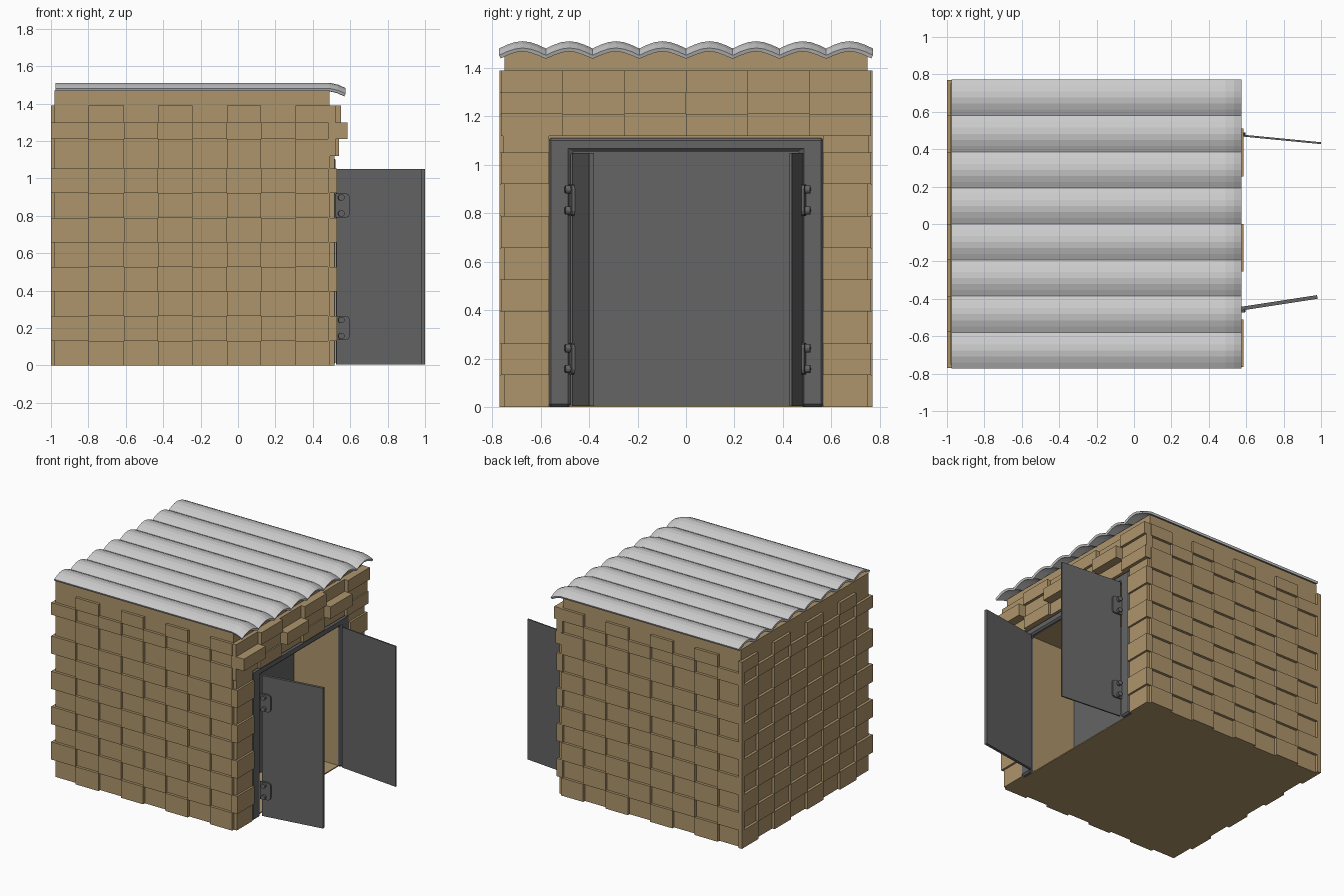
import bpy, bmesh, math
from mathutils import Matrix, Vector

if "Cube" in bpy.data.objects:
    bpy.data.objects.remove(bpy.data.objects["Cube"])


def material(name, rgb):
    m = bpy.data.materials.new(name)
    m.diffuse_color = (*rgb, 1)
    m.use_nodes = True
    m.node_tree.nodes["Principled BSDF"].inputs["Base Color"].default_value = m.diffuse_color
    return m


TAN = material("tan_brick", (0.42, 0.30, 0.15))
DARK = material("dark_metal", (0.13, 0.13, 0.13))


def finish(name, bm, mat=None):
    bmesh.ops.recalc_face_normals(bm, faces=bm.faces[:])
    me = bpy.data.meshes.new(name)
    bm.to_mesh(me)
    bm.free()
    ob = bpy.data.objects.new(name, me)
    bpy.context.collection.objects.link(ob)
    if mat:
        me.materials.append(mat)
    return ob


def add_box(bm, x0, x1, y0, y1, z0, z1):
    size = Vector((x1 - x0, y1 - y0, z1 - z0))
    mid = Vector((x0 + x1, y0 + y1, z0 + z1)) / 2
    bmesh.ops.create_cube(bm, size=1, matrix=Matrix.Translation(mid) @ Matrix.Diagonal((*size, 1)))


def boxes(name, items, mat):
    bm = bmesh.new()
    for b in items:
        add_box(bm, *b)
    return finish(name, bm, mat)


def bevel(ob, width, segments=1):
    m = ob.modifiers.new("bevel", 'BEVEL')
    m.width, m.segments = width, segments


# Solid core with a shallow doorway recess
bm = bmesh.new()
outline = [(-0.75, 0), (-0.75, 1.47), (0.75, 1.47), (0.75, 0), (0.48, 0),
           (0.48, 1.06), (-0.48, 1.06), (-0.48, 0)]
face = bm.faces.new([bm.verts.new((0.12, y, z)) for y, z in outline])
ext = bmesh.ops.extrude_face_region(bm, geom=[face])
bmesh.ops.translate(bm, verts=[v for v in ext["geom"] if isinstance(v, bmesh.types.BMVert)],
                    vec=(0.37, 0, 0))
finish("front_wall", bm, TAN)
boxes("rear_core", [(-0.98, 0.12, -0.75, 0.75, 0, 1.47)], TAN)
boxes("recess_floor", [(0.12, 0.49, -0.48, 0.48, 0, 0.008)], TAN)
boxes("recess_back_panel", [(0.12, 0.125, -0.48, 0.48, 0.008, 1.06)], DARK)

# Checkered raised bricks on both sides and the back
rows = [i * 0.1315 for i in range(9)] + [1.21, 1.30, 1.39]
xs = [-1.0, -0.8] + [-0.61 + i * 0.1835 for i in range(7)]
ys = [-0.77 + i * 0.1925 for i in range(9)]
side_a, side_b, back = [], [], []
for r, (z0, z1) in enumerate(zip(rows, rows[1:])):
    for i in range(8):
        if (i + r) % 2:
            side_a.append((xs[i], xs[i + 1], -0.77, -0.74, z0, z1))
            side_b.append((xs[i], xs[i + 1], 0.74, 0.77, z0, z1))
            back.append((-1.0, -0.97, ys[i], ys[i + 1], z0, z1))
boxes("front_side_bricks", side_a, TAN)
boxes("rear_side_bricks", side_b, TAN)
boxes("back_bricks", back, TAN)

# Bricks beside the doorway
jamb = []
for r in range(8):
    x1 = 0.53 if r % 2 else 0.515
    outer = 0.765 if r % 2 else 0.75
    for s in (-1, 1):
        y0, y1 = sorted((s * 0.565, s * outer))
        jamb.append((0.48, x1, y0, y1, rows[r], rows[r + 1]))
jamb += [(0.48, 0.515, y0, y0 + 0.19, rows[8], 1.12) for y0 in (-0.755, 0.565)]
boxes("jamb_bricks", jamb, TAN)

# Stepped courses above the doorway
lintel = []
for k, (z0, z1, deep, shallow) in enumerate([(1.12, 1.21, 0.54, 0.52), (1.21, 1.30, 0.585, 0.53),
                                             (1.30, 1.39, 0.55, 0.52)]):
    for i in range(6):
        y0 = -0.765 + i * 0.255
        lintel.append((0.48, deep if (i + k) % 2 else shallow, y0, y0 + 0.255, z0, z1))
boxes("lintel_bricks", lintel, TAN)

# Door frame: one arch-shaped loop with bevelled edges
bm = bmesh.new()
loop = [(-0.57, 0), (-0.57, 1.112), (0.57, 1.112), (0.57, 0),
        (0.475, 0), (0.475, 1.055), (-0.475, 1.055), (-0.475, 0)]
face = bm.faces.new([bm.verts.new((0.48, y, z)) for y, z in loop])
ext = bmesh.ops.extrude_face_region(bm, geom=[face])
bmesh.ops.translate(bm, verts=[v for v in ext["geom"] if isinstance(v, bmesh.types.BMVert)],
                    vec=(0.04, 0, 0))
bevel(finish("door_frame", bm, DARK), 0.012)


# Open door leaves, each with two bolted hinges on its outer face
def door(name, side, hinge, tip, thick):
    d = Vector(tip) - Vector(hinge)
    place = Matrix.Translation((*hinge, 0)) @ Matrix.Rotation(math.atan2(d.y, d.x), 4, 'Z')
    leaf = boxes(name + "_leaf", [(0, d.length, -thick / 2, thick / 2, 0.005, 1.05)], DARK)
    leaf.matrix_world = place
    for n, zc in enumerate((0.20, 0.855)):
        bm = bmesh.new()
        o = side * thick / 2
        y0, y1 = sorted((o, o + side * 0.012))
        add_box(bm, -0.01, 0.07, y0, y1, zc - 0.065, zc + 0.065)
        edges = [e for e in bm.edges
                 if all(v.co.x > 0.06 for v in e.verts)
                 and abs(e.verts[0].co.y - e.verts[1].co.y) > 0.005]
        bmesh.ops.bevel(bm, geom=edges, offset=0.02, segments=2, profile=0.5, affect='EDGES')
        for dz in (-0.043, 0.043):
            m = Matrix.Translation((0.022, o + side * 0.018, zc + dz)) @ Matrix.Rotation(math.pi / 2, 4, 'X')
            bmesh.ops.create_cone(bm, cap_ends=True, segments=12, radius1=0.017, radius2=0.017,
                                  depth=0.03, matrix=m)
        finish(f"{name}_hinge_{n + 1}", bm, DARK).matrix_world = place


door("near_door", -1, (0.525, -0.46), (0.98, -0.39), 0.02)
door("far_door", 1, (0.525, 0.478), (1.0, 0.432), 0.01)

# Corrugated roof sheet with a drooping front edge
bm = bmesh.new()
stations = [(-0.975, 0), (0.49, 0), (0.535, -0.01), (0.575, -0.028)]
waves, seg = 8, 6
grid = []
for x, drop in stations:
    row = []
    for j in range(waves * seg + 1):
        y = -0.772 + 1.544 * j / (waves * seg)
        z = 1.481 + drop + 0.03 * math.sin(math.pi * (j % seg) / seg)
        row.append(bm.verts.new((x, y, z)))
    grid.append(row)
for a, b in zip(grid, grid[1:]):
    for j in range(waves * seg):
        bm.faces.new((a[j], b[j], b[j + 1], a[j + 1]))
roof = finish("corrugated_roof", bm)
m = roof.modifiers.new("sheet", 'SOLIDIFY')
m.thickness = 0.016
m.offset = -1 if roof.data.polygons[0].normal.z > 0 else 1
